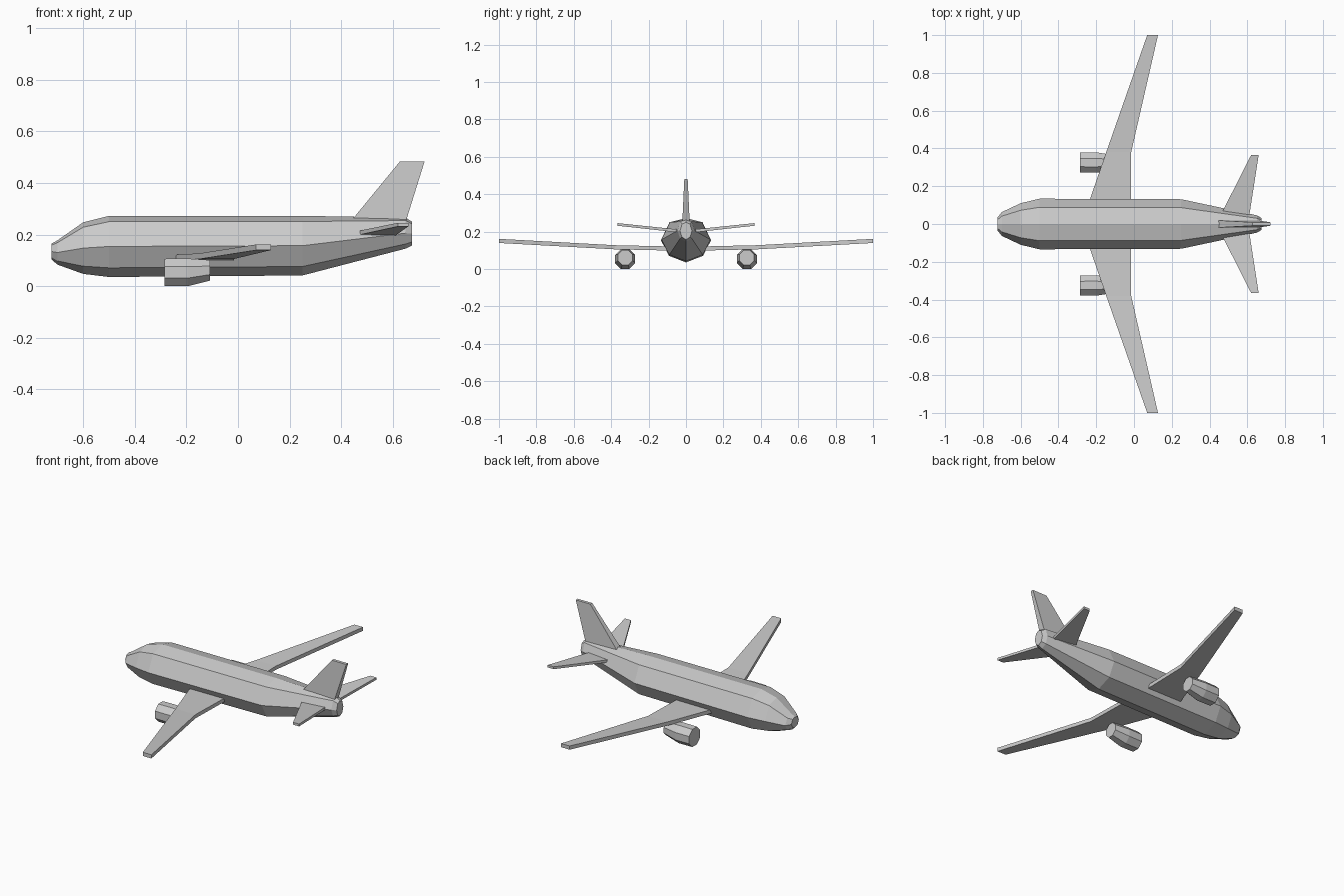
import bpy, bmesh, math

if "Cube" in bpy.data.objects:
    bpy.data.objects.remove(bpy.data.objects["Cube"])


def loft(name, rings):
    """Skin a list of equal-length point rings and cap both ends."""
    bm = bmesh.new()
    rows = [[bm.verts.new(p) for p in ring] for ring in rings]
    n = len(rows[0])
    for a, b in zip(rows, rows[1:]):
        for i in range(n):
            j = (i + 1) % n
            bm.faces.new((a[i], a[j], b[j], b[i]))
    bm.faces.new(rows[0])
    bm.faces.new(rows[-1])
    bmesh.ops.recalc_face_normals(bm, faces=bm.faces)
    mesh = bpy.data.meshes.new(name)
    bm.to_mesh(mesh)
    bm.free()
    obj = bpy.data.objects.new(name, mesh)
    bpy.context.collection.objects.link(obj)
    return obj


def slab(y, z, x0, x1, t):
    """Rectangular wing section at span y."""
    return [(x0, y, z - t), (x1, y, z - t), (x1, y, z + t), (x0, y, z + t)]


def mirrored(obj):
    mod = obj.modifiers.new("mirror", 'MIRROR')
    mod.use_axis = (False, True, False)


# Fuselage: eight-sided section (y, z factors) swept along x
section = [(0, 1), (.66, .81), (1, 0), (.68, -.7), (0, -1), (-.68, -.7), (-1, 0), (-.66, .81)]
# x, half width, bottom, top
stations = [(-.722, .035, .105, .168), (-.70, .063, .086, .180), (-.60, .110, .050, .250),
            (-.50, .134, .038, .275), (.25, .131, .044, .275), (.65, .046, .148, .268),
            (.675, .032, .160, .252)]
loft("fuselage", [[(x, w * a, (lo + hi) / 2 + (hi - lo) / 2 * b) for a, b in section]
                  for x, w, lo, hi in stations])

# Main wings with a kinked trailing edge and slight dihedral
mirrored(loft("wing", [slab(.02, .111, -.272, -.015, .011),
                       slab(.38, .119, -.147, -.015, .011),
                       slab(1.0, .153, .070, .127, .011)]))

# Tailplanes
mirrored(loft("tailplane", [slab(.01, .203, .44, .605, .008),
                            slab(.365, .241, .620, .660, .007)]))

# Tail fin
loft("tail_fin", [[(x0, -t0, z0), (x1, -t1, z1), (x1, t1, z1), (x0, t0, z0)]
                  for x0, t0, z0, x1, t1, z1 in [(.43, .02, .245, .648, .02, .245),
                                                 (.627, .009, .485, .723, .009, .485)]])

# Engines: eight-sided nacelles tapering to the rear
angles = [math.radians(22.5 + 45 * i) for i in range(8)]
mirrored(loft("engine", [[(x, .325 + r * math.cos(a), z + r * math.sin(a)) for a in angles]
                         for x, r, z in [(-.285, .057, .056), (-.195, .058, .056),
                                         (-.108, .043, .064)]]))

# Rest the lowest point on the ground
bpy.context.view_layer.update()
low = min(v.co.z for o in bpy.data.objects for v in o.data.vertices)
for o in bpy.data.objects:
    o.location.z -= low
